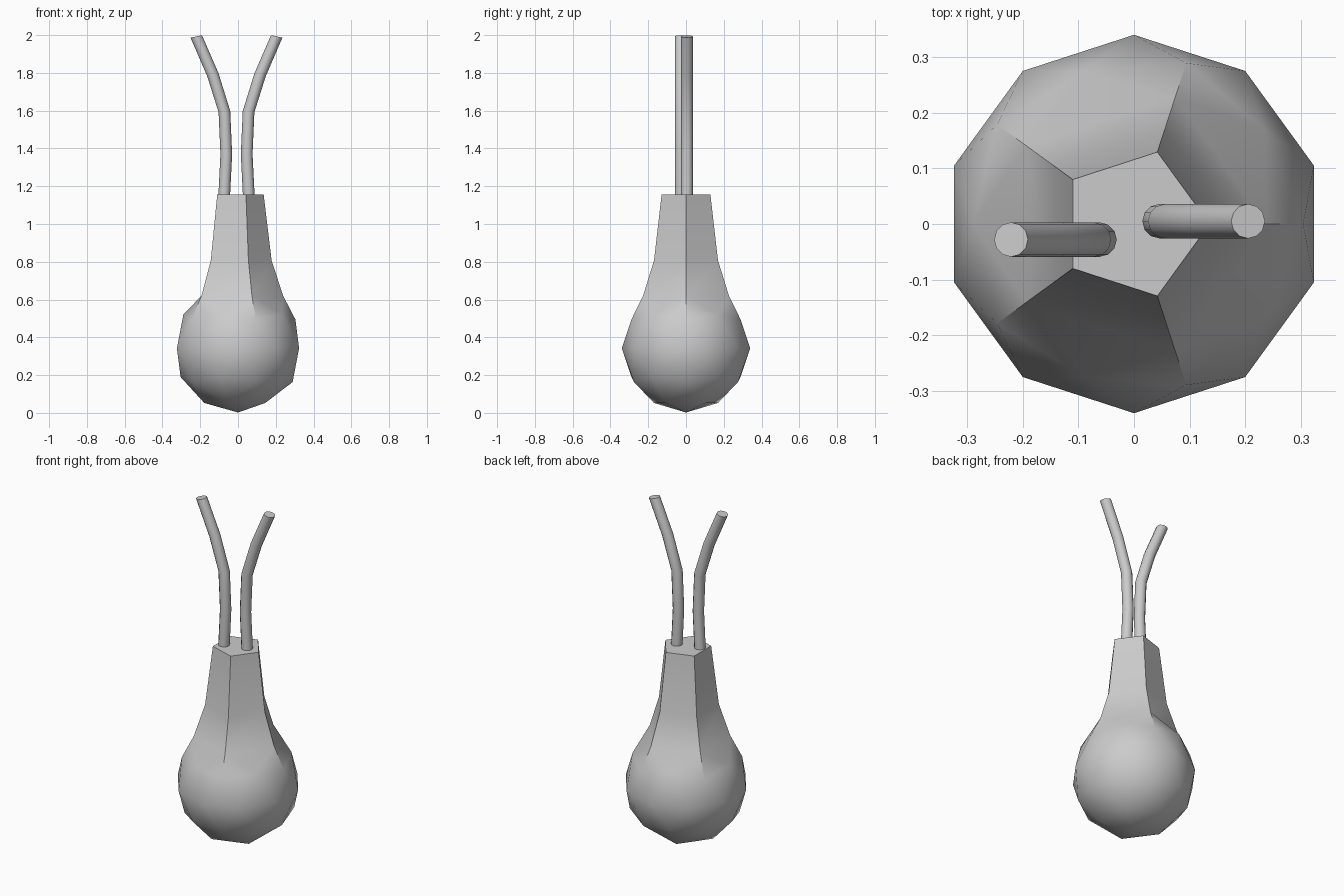
import bpy, bmesh
from math import sin, cos, pi, radians
from mathutils import Vector

if "Cube" in bpy.data.objects:
    bpy.data.objects.remove(bpy.data.objects["Cube"])

R = 0.34


def finish(bm, name, angle=30):
    bmesh.ops.recalc_face_normals(bm, faces=bm.faces[:])
    mesh = bpy.data.meshes.new(name)
    bm.to_mesh(mesh)
    bm.free()
    ob = bpy.data.objects.new(name, mesh)
    bpy.context.collection.objects.link(ob)
    bpy.ops.object.select_all(action='DESELECT')
    ob.select_set(True)
    bpy.context.view_layer.objects.active = ob
    bpy.ops.object.shade_smooth_by_angle(angle=radians(angle))
    return ob


def shape_ring(verts, radius, z):
    for v in verts:
        d = Vector((v.co.x, v.co.y)).normalized() * radius
        v.co = (d.x, d.y, z)


# Bulb: low-poly ball whose open top pentagon is drawn up into a neck
bm = bmesh.new()
bmesh.ops.create_icosphere(bm, subdivisions=2, radius=R)
bmesh.ops.translate(bm, verts=bm.verts[:], vec=(0, 0, R + 0.002))
pole = max(bm.verts, key=lambda v: v.co.z)
bmesh.ops.delete(bm, geom=[pole], context='VERTS')
edges = [e for e in bm.edges if e.is_boundary]
shape_ring({v for e in edges for v in e.verts}, 0.239, 0.62)
for radius, z in ((0.178, 0.807), (0.136, 1.155)):
    geom = bmesh.ops.extrude_edge_only(bm, edges=edges)['geom']
    edges = [g for g in geom if isinstance(g, bmesh.types.BMEdge)]
    shape_ring([g for g in geom if isinstance(g, bmesh.types.BMVert)], radius, z)
bmesh.ops.contextual_create(bm, geom=edges)
finish(bm, "bulb_body")

# Wires: x offset, height and ring tilt in degrees, mirrored left and right
PATH = [(0.065, 1.15, 0), (0.054, 1.37, 0), (0.064, 1.595, 6),
        (0.125, 1.79, 14), (0.213, 1.993, 12)]
SIDES, WR = 12, 0.031


def wire(name, side, y):
    bm = bmesh.new()
    rings = []
    for x, z, tilt in PATH:
        t = radians(tilt)
        ring = []
        for i in range(SIDES):
            a = 2 * pi * i / SIDES
            u = WR * cos(a)
            ring.append(bm.verts.new((side * (x + u * cos(t)) - 0.008,
                                      y + WR * sin(a), z - u * sin(t))))
        rings.append(ring)
    for lo, hi in zip(rings, rings[1:]):
        for i in range(SIDES):
            j = (i + 1) % SIDES
            bm.faces.new((lo[i], lo[j], hi[j], hi[i]))
    bm.faces.new(rings[0])
    bm.faces.new(rings[-1])
    finish(bm, name, 40)


wire("wire_left", -1, -0.028)
wire("wire_right", 1, 0.005)
